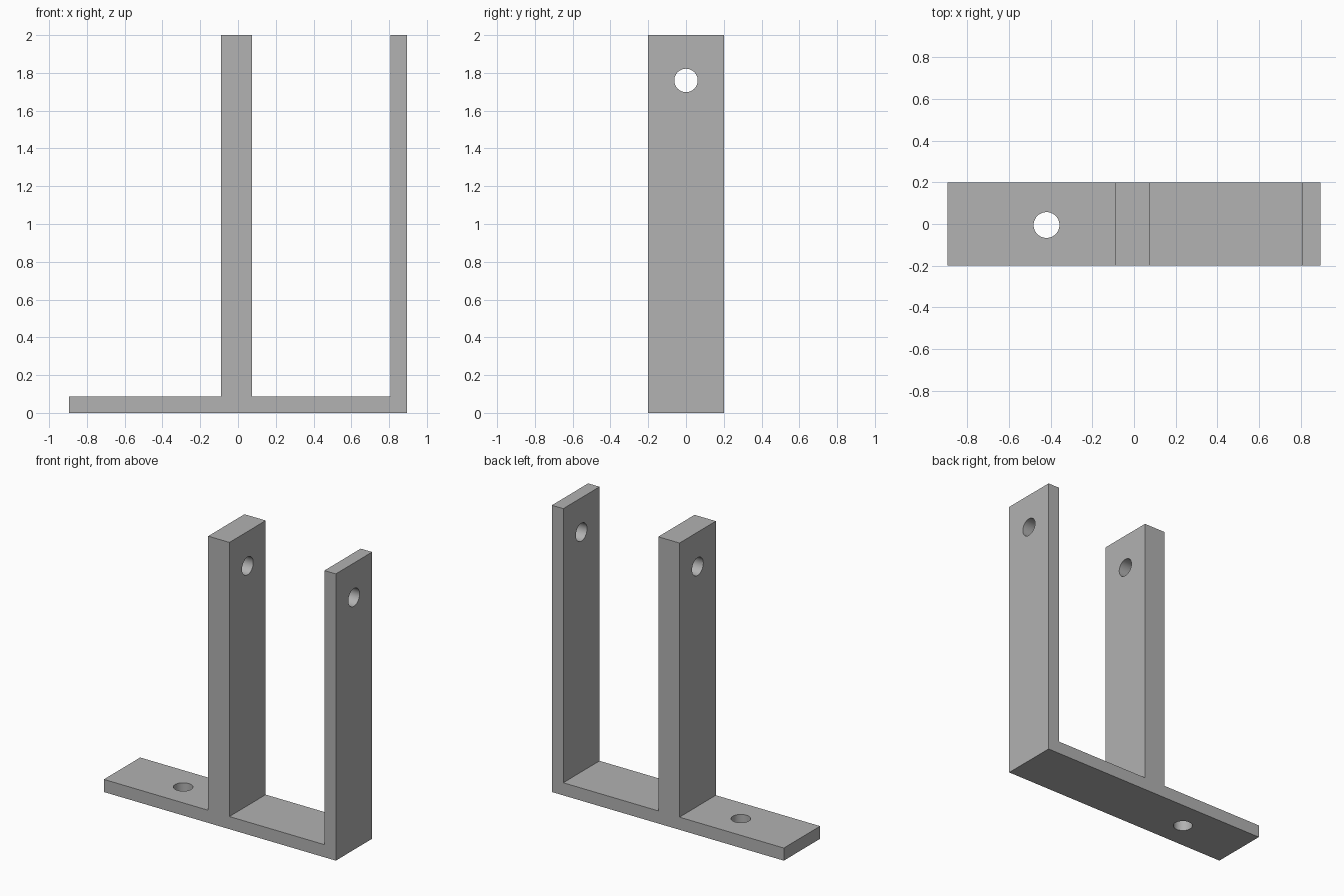
import bpy
import bmesh
import math

cube = bpy.data.objects.get("Cube")
if cube:
    bpy.data.objects.remove(cube, do_unlink=True)

HALF_X, HALF_Y, HEIGHT, PLATE = 0.895, 0.2, 2.0, 0.088
POST_LEFT, POST_RIGHT = -0.09, 0.074
HOLE_RADIUS = 0.062

grey = bpy.data.materials.new("plain grey")
grey.use_nodes = True
grey.diffuse_color = (0.445, 0.445, 0.445, 1)
grey.node_tree.nodes["Principled BSDF"].inputs["Base Color"].default_value = grey.diffuse_color


def extrude_profile(name, profile):
    """Extrude an x-z outline through the full depth."""
    bm = bmesh.new()
    face = bm.faces.new([bm.verts.new((x, -HALF_Y, z)) for x, z in profile])
    result = bmesh.ops.extrude_face_region(bm, geom=[face])
    moved = [v for v in result["geom"] if isinstance(v, bmesh.types.BMVert)]
    bmesh.ops.translate(bm, verts=moved, vec=(0, 2 * HALF_Y, 0))
    bmesh.ops.recalc_face_normals(bm, faces=bm.faces)
    mesh = bpy.data.meshes.new(name)
    bm.to_mesh(mesh)
    bm.free()
    obj = bpy.data.objects.new(name, mesh)
    bpy.context.collection.objects.link(obj)
    mesh.materials.append(grey)
    return obj


def drill(obj, location, rotation, depth):
    """Cut a round hole with a temporary cylinder."""
    bpy.ops.mesh.primitive_cylinder_add(vertices=48, radius=HOLE_RADIUS, depth=depth,
                                        location=location, rotation=rotation)
    cutter = bpy.context.object
    cutter.name = "hole_cutter"
    cutter.hide_render = True
    cutter.data.materials.append(grey)
    mod = obj.modifiers.new("hole", "BOOLEAN")
    mod.operation = "DIFFERENCE"
    mod.solver = "EXACT"
    mod.object = cutter
    bpy.ops.object.select_all(action="DESELECT")
    obj.select_set(True)
    bpy.context.view_layer.objects.active = obj
    bpy.ops.object.modifier_apply(modifier=mod.name)
    bpy.data.objects.remove(cutter, do_unlink=True)


# Base plate, thick middle post and thin end post as one solid
bracket = extrude_profile("bracket", [
    (-HALF_X, 0), (HALF_X, 0), (HALF_X, HEIGHT),
    (HALF_X - PLATE, HEIGHT), (HALF_X - PLATE, PLATE),
    (POST_RIGHT, PLATE), (POST_RIGHT, HEIGHT),
    (POST_LEFT, HEIGHT), (POST_LEFT, PLATE), (-HALF_X, PLATE),
])

# Aligned holes through both posts, then the mounting hole in the base
drill(bracket, (0, 0, 1.76), (0, math.pi / 2, 0), 3)
drill(bracket, (-0.42, -0.005, PLATE / 2), (0, 0, 0), 0.4)

bpy.ops.object.shade_smooth_by_angle(angle=math.radians(30))
